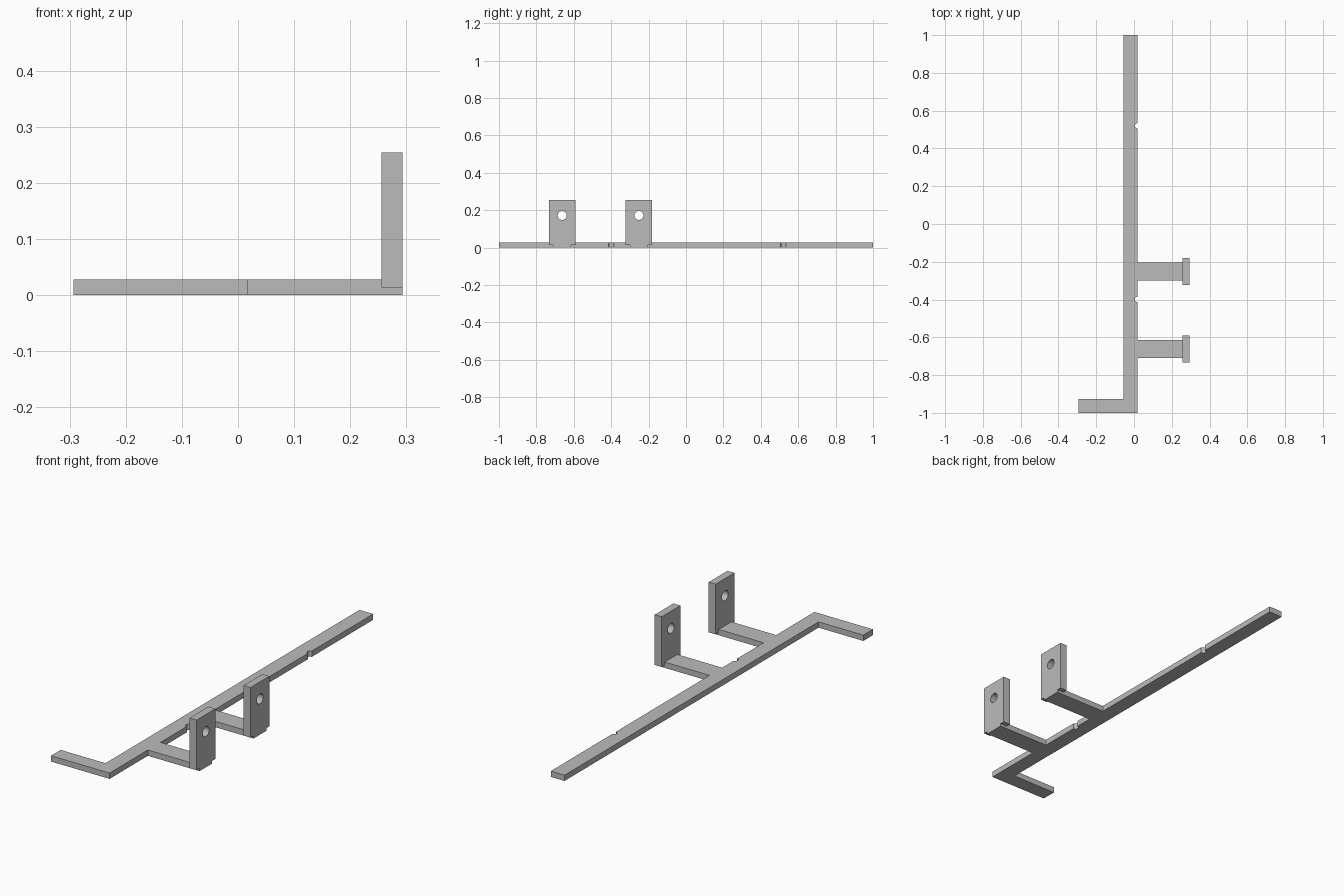
import bpy
import bmesh
from math import pi, sin, cos

if "Cube" in bpy.data.objects:
    bpy.data.objects.remove(bpy.data.objects["Cube"])

grey = bpy.data.materials.new("plain grey")
grey.use_nodes = True
grey.diffuse_color = (0.5, 0.5, 0.5, 1)
grey.node_tree.nodes["Principled BSDF"].inputs["Base Color"].default_value = (0.5, 0.5, 0.5, 1)

THICK = 0.028
EDGE = 0.018          # right-hand edge of the rail
PLATE_IN, PLATE_OUT = 0.256, 0.293
ARM_HALF, PLATE_HALF = 0.048, 0.071
STEP, TOP = 0.013, 0.254
ARMS = (-0.662, -0.252)


def prism(name, outline, axis, start, depth):
    """Extrude a flat outline along x or z."""
    bm = bmesh.new()
    place = (lambda a, b: (start, a, b)) if axis == "x" else (lambda a, b: (a, b, start))
    face = bm.faces.new([bm.verts.new(place(a, b)) for a, b in outline])
    grown = bmesh.ops.extrude_face_region(bm, geom=[face])["geom"]
    offset = (depth, 0, 0) if axis == "x" else (0, 0, depth)
    bmesh.ops.translate(bm, vec=offset,
                        verts=[v for v in grown if isinstance(v, bmesh.types.BMVert)])
    bmesh.ops.recalc_face_normals(bm, faces=bm.faces)
    mesh = bpy.data.meshes.new(name)
    bm.to_mesh(mesh)
    bm.free()
    mesh.materials.append(grey)
    obj = bpy.data.objects.new(name, mesh)
    bpy.context.collection.objects.link(obj)
    return obj


def notch(y, r=0.014, n=6):
    """Small round bite out of the rail edge."""
    return [(EDGE - r * sin(pi * i / n), y - r * cos(pi * i / n)) for i in range(n + 1)]


def arm(y):
    """Side arm, stopping at the inside of its plate."""
    return [(EDGE, y - ARM_HALF), (PLATE_IN, y - ARM_HALF),
            (PLATE_IN, y + ARM_HALF), (EDGE, y + ARM_HALF)]


# Flat frame: rail, foot and both side arms in one outline
outline = [(-0.293, -1), (EDGE, -1)]
outline += arm(ARMS[0]) + notch(-0.4) + arm(ARMS[1]) + notch(0.52)
outline += [(EDGE, 1), (-0.055, 1), (-0.055, -0.927), (-0.293, -0.927)]
prism("flat_frame", outline, "z", 0, THICK)

# Upright plates with a tongue at the foot and a round hole
for name, y in zip(("front", "rear"), ARMS):
    half = [(ARM_HALF, 0), (ARM_HALF, STEP), (PLATE_HALF, STEP), (PLATE_HALF, TOP)]
    shape = [(y + a, z) for a, z in half] + [(y - a, z) for a, z in reversed(half)]
    plate = prism(name + "_upright_plate", shape, "x", PLATE_IN, PLATE_OUT - PLATE_IN)

    circle = [(y + 0.024 * cos(2 * pi * i / 32), 0.172 + 0.024 * sin(2 * pi * i / 32))
              for i in range(32)]
    cutter = prism(name + "_hole_cutter", circle, "x", PLATE_IN - 0.05, 0.15)
    cutter.hide_render = True
    cutter.hide_viewport = True
    cutter.display_type = "WIRE"
    cut = plate.modifiers.new("hole", "BOOLEAN")
    cut.operation = "DIFFERENCE"
    cut.solver = "EXACT"
    cut.object = cutter
